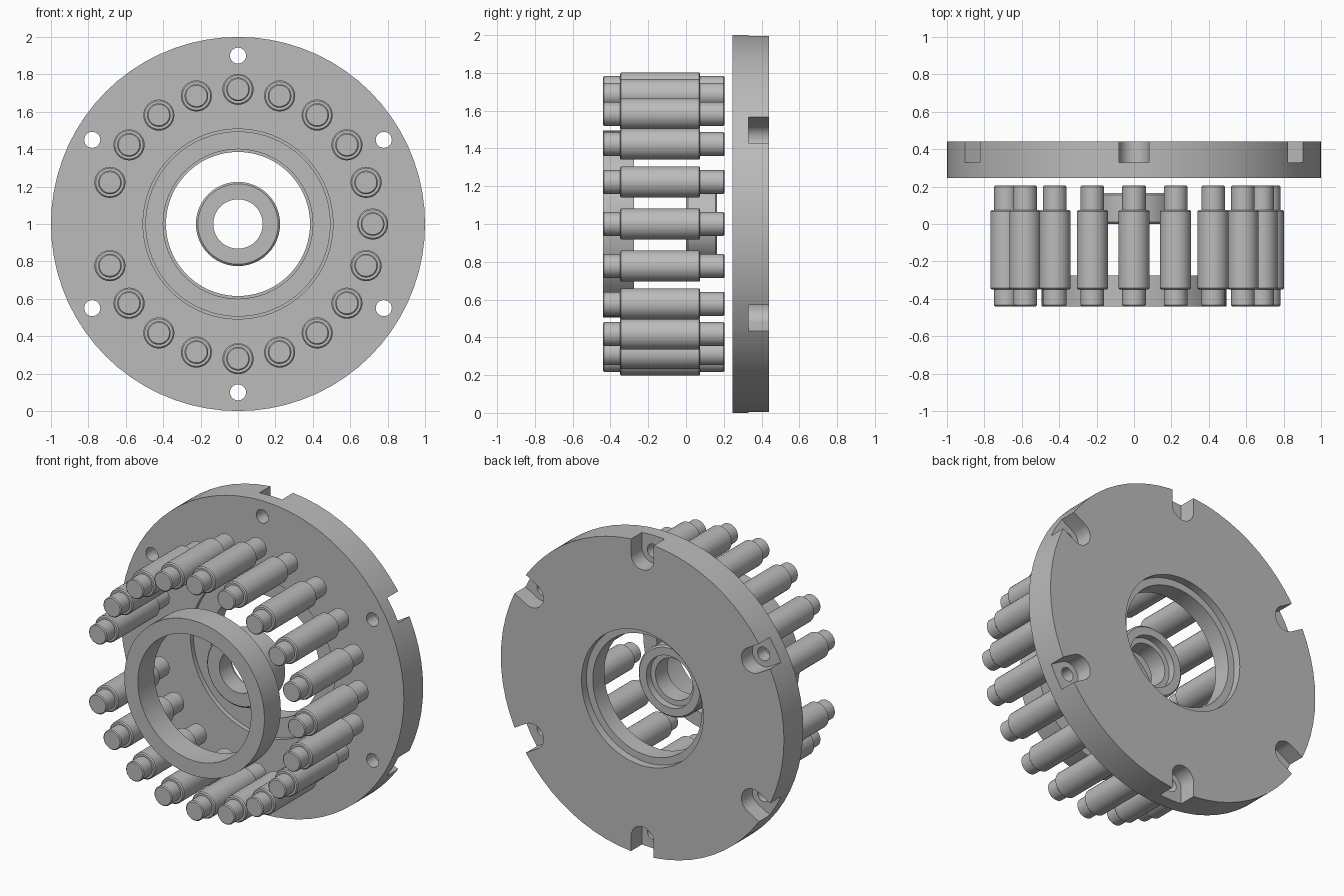
import bpy, bmesh, math
from mathutils import Matrix, Vector

if "Cube" in bpy.data.objects:
    bpy.data.objects.remove(bpy.data.objects["Cube"])

steel = bpy.data.materials.new("light grey steel")
steel.use_nodes = True
GREY = (0.5, 0.5, 0.5, 1)
steel.diffuse_color = GREY
steel.node_tree.nodes["Principled BSDF"].inputs["Base Color"].default_value = GREY

CENTRE = Vector((0, 0, 1))


def finish(bm, name, location=CENTRE):
    bmesh.ops.recalc_face_normals(bm, faces=bm.faces)
    mesh = bpy.data.meshes.new(name)
    bm.to_mesh(mesh)
    bm.free()
    obj = bpy.data.objects.new(name, mesh)
    obj.location = location
    mesh.materials.append(steel)
    bpy.context.collection.objects.link(obj)
    return obj


def select(obj):
    bpy.ops.object.select_all(action='DESELECT')
    obj.select_set(True)
    bpy.context.view_layer.objects.active = obj


def smooth(obj):
    select(obj)
    bpy.ops.object.shade_smooth_by_angle(angle=math.radians(30))


def lathe(name, profile, segments, location=CENTRE, closed=True):
    """Turn a (radius, y) profile around the y axis."""
    bm = bmesh.new()
    verts = [bm.verts.new((r, y, 0)) for r, y in profile]
    edges = [bm.edges.new(pair) for pair in zip(verts, verts[1:])]
    if closed:
        edges.append(bm.edges.new((verts[-1], verts[0])))
    bmesh.ops.spin(bm, geom=verts + edges, cent=(0, 0, 0), axis=(0, 1, 0),
                   angle=math.tau, steps=segments, use_merge=False)
    bmesh.ops.remove_doubles(bm, verts=bm.verts, dist=1e-5)
    return finish(bm, name, location)


def around(radius, angle):
    return Vector((radius * math.cos(angle), 0, radius * math.sin(angle)))


def prism_cutter(name, outline, y0, y1):
    """Extrude an outline along y and repeat it at the six bolt positions."""
    bm = bmesh.new()
    for k in range(6):
        turn = Matrix.Rotation(k * math.tau / 6, 3, 'Y')
        face = bm.faces.new([bm.verts.new(turn @ Vector((x, y0, z))) for x, z in outline])
        out = bmesh.ops.extrude_face_region(bm, geom=[face])
        bmesh.ops.translate(bm, vec=(0, y1 - y0, 0),
                            verts=[g for g in out["geom"] if isinstance(g, bmesh.types.BMVert)])
    cutter = finish(bm, name)
    cutter.hide_render = True
    return cutter


def cut(target, cutter):
    mod = target.modifiers.new("cut", 'BOOLEAN')
    mod.operation, mod.solver, mod.object = 'DIFFERENCE', 'EXACT', cutter
    select(target)
    bpy.ops.object.modifier_apply(modifier=mod.name)
    bpy.data.objects.remove(cutter)


# Flange plate with front recess and rear counterbore
flange = lathe("flange_plate", [(1, 0.245), (1, 0.44), (0.43, 0.44), (0.43, 0.39),
                                (0.385, 0.39), (0.385, 0.275), (0.508, 0.275),
                                (0.508, 0.245)], 72)

# Bolt holes and round-ended edge notches
BOLT_R, SLOT_R, HOLE_R = 0.9, 0.08, 0.043
hole = [(HOLE_R * math.cos(a), BOLT_R + HOLE_R * math.sin(a))
        for a in (i * math.tau / 24 for i in range(24))]
slot = [(SLOT_R * math.cos(a), BOLT_R + SLOT_R * math.sin(a))
        for a in (math.pi + i * math.pi / 16 for i in range(17))]
slot += [(SLOT_R, 1.1), (-SLOT_R, 1.1)]
cut(flange, prism_cutter("notch_cutter", slot, 0.33, 0.6))
cut(flange, prism_cutter("hole_cutter", hole, 0.1, 0.5))
smooth(flange)

# Front ring
smooth(lathe("front_ring", [(0.4, -0.44), (0.495, -0.44), (0.495, -0.275), (0.4, -0.275)], 64))

# Central hub with stepped bore and chamfered rims
smooth(lathe("centre_hub", [(0.132, 0), (0.215, 0), (0.225, 0.01), (0.225, 0.155),
                            (0.215, 0.165), (0.165, 0.165), (0.165, 0.12),
                            (0.132, 0.12)], 48))

# Ring of stepped pins, with one position left empty on the right
half = [(0, -0.44), (0.057, -0.44), (0.063, -0.434), (0.063, -0.35), (0.076, -0.35),
        (0.083, -0.343), (0.083, 0.068), (0.076, 0.075), (0.063, 0.075),
        (0.063, 0.199), (0.057, 0.205), (0, 0.205)]
EMPTY = 10
for k in range(20):
    if k != EMPTY:
        smooth(lathe(f"pin_{k + 1}", half, 32, CENTRE + around(0.72, k * math.tau / 20), closed=False))
